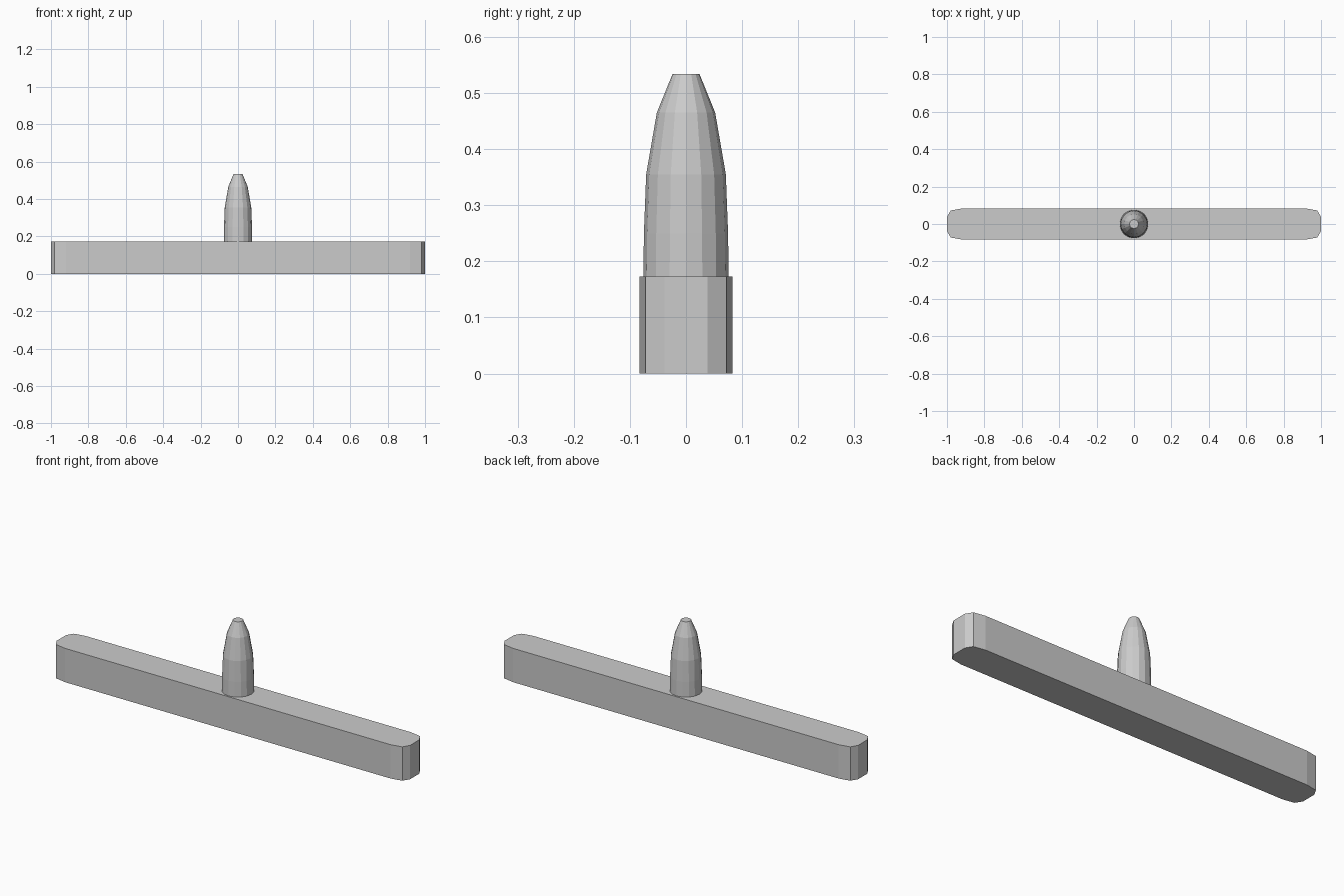
import bpy, bmesh
from math import cos, sin, tau

if "Cube" in bpy.data.objects:
    bpy.data.objects.remove(bpy.data.objects["Cube"])


def make_object(name, bm):
    bmesh.ops.recalc_face_normals(bm, faces=bm.faces[:])
    mesh = bpy.data.meshes.new(name)
    bm.to_mesh(mesh)
    bm.free()
    obj = bpy.data.objects.new(name, mesh)
    bpy.context.collection.objects.link(obj)
    return obj


def loft(name, rings):
    """Skin a stack of equal-sized point rings and cap both ends."""
    bm = bmesh.new()
    loops = [[bm.verts.new(p) for p in ring] for ring in rings]
    n = len(loops[0])
    for low, high in zip(loops, loops[1:]):
        for i in range(n):
            j = (i + 1) % n
            bm.faces.new((low[i], low[j], high[j], high[i]))
    bm.faces.new(loops[0][::-1])
    bm.faces.new(loops[-1])
    return make_object(name, bm)


# Long bar with chamfered corners, mirrored from one corner outline
corner = [(1.0, 0.038), (0.98, 0.072), (0.92, 0.083)]
half = corner + [(-x, y) for x, y in corner[::-1]]
outline = half + [(-x, -y) for x, y in half]
BAR_TOP = 0.173
loft("bar", [[(x, y, z) for x, y in outline] for z in (0, BAR_TOP)])

# Tapered peg standing on the middle of the bar
SIDES = 16
profile = [(0.076, BAR_TOP), (0.075, 0.25), (0.071, 0.355),
           (0.052, 0.465), (0.024, 0.534)]
loft("peg", [[(r * cos(tau * i / SIDES), r * sin(tau * i / SIDES), z)
              for i in range(SIDES)] for r, z in profile])
